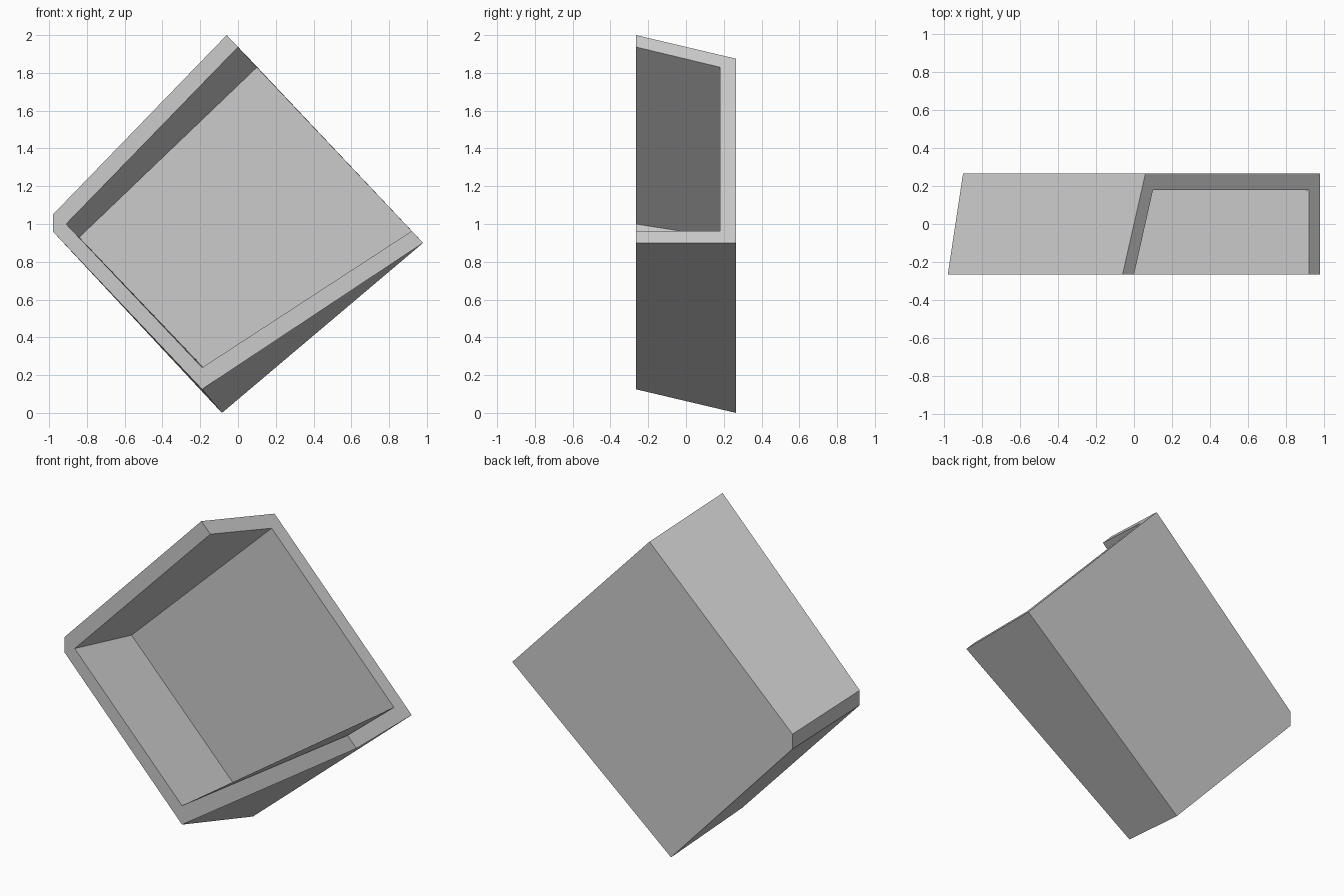
import bpy, bmesh

cube = bpy.data.objects.get("Cube")
if cube:
    bpy.data.objects.remove(cube)

grey = bpy.data.materials.new("plain grey")
grey.use_nodes = True
colour = (0.6, 0.6, 0.6, 1)
grey.diffuse_color = colour
grey.node_tree.nodes["Principled BSDF"].inputs["Base Color"].default_value = colour

FRONT, BACK, FLOOR = -0.265, 0.265, 0.18   # depths of rim, back face, cavity floor

# Outlines as (x, z), running from the top corner round to the right corner
outer_front = [(-0.06, 2.0), (-0.98, 1.05), (-0.98, 0.96), (-0.19, 0.125), (0.98, 0.9)]
outer_back = [(0.06, 1.875), (-0.9, 0.965), (-0.9, 0.875), (-0.085, 0.0), (0.98, 0.9)]
inner_front = [(0.0, 1.937), (-0.91, 1.0), (-0.19, 0.24), (0.92, 0.963)]
inner_back = [(0.1, 1.83), (-0.84, 0.93), (-0.11, 0.165), (0.92, 0.963)]

bm = bmesh.new()


def outline(points, y):
    return [bm.verts.new((x, y, z)) for x, z in points]


def strip(a, b):
    """Join two open outlines with quads."""
    for i in range(len(a) - 1):
        bm.faces.new((a[i], a[i + 1], b[i + 1], b[i]))


of = outline(outer_front, FRONT)
ob = outline(outer_back, BACK)
inf = outline(inner_front, FRONT)
inb = outline(inner_back, FLOOR)

# Outer walls and back
strip(of, ob)
bm.faces.new(ob)

# Cavity walls and floor
strip(inf, inb)
bm.faces.new(inb)

# Front rim: the blunt left corner shares one cavity corner
strip(of[:2], inf[:2])
bm.faces.new((of[1], of[2], inf[1]))
strip(of[2:], inf[1:])

# Rim of the open upper side
strip([of[0], ob[0], ob[-1], of[-1]], [inf[0], inb[0], inb[-1], inf[-1]])

bmesh.ops.recalc_face_normals(bm, faces=bm.faces)
mesh = bpy.data.meshes.new("open_box")
bm.to_mesh(mesh)
bm.free()
mesh.materials.append(grey)
box = bpy.data.objects.new("open_box", mesh)
bpy.context.collection.objects.link(box)
